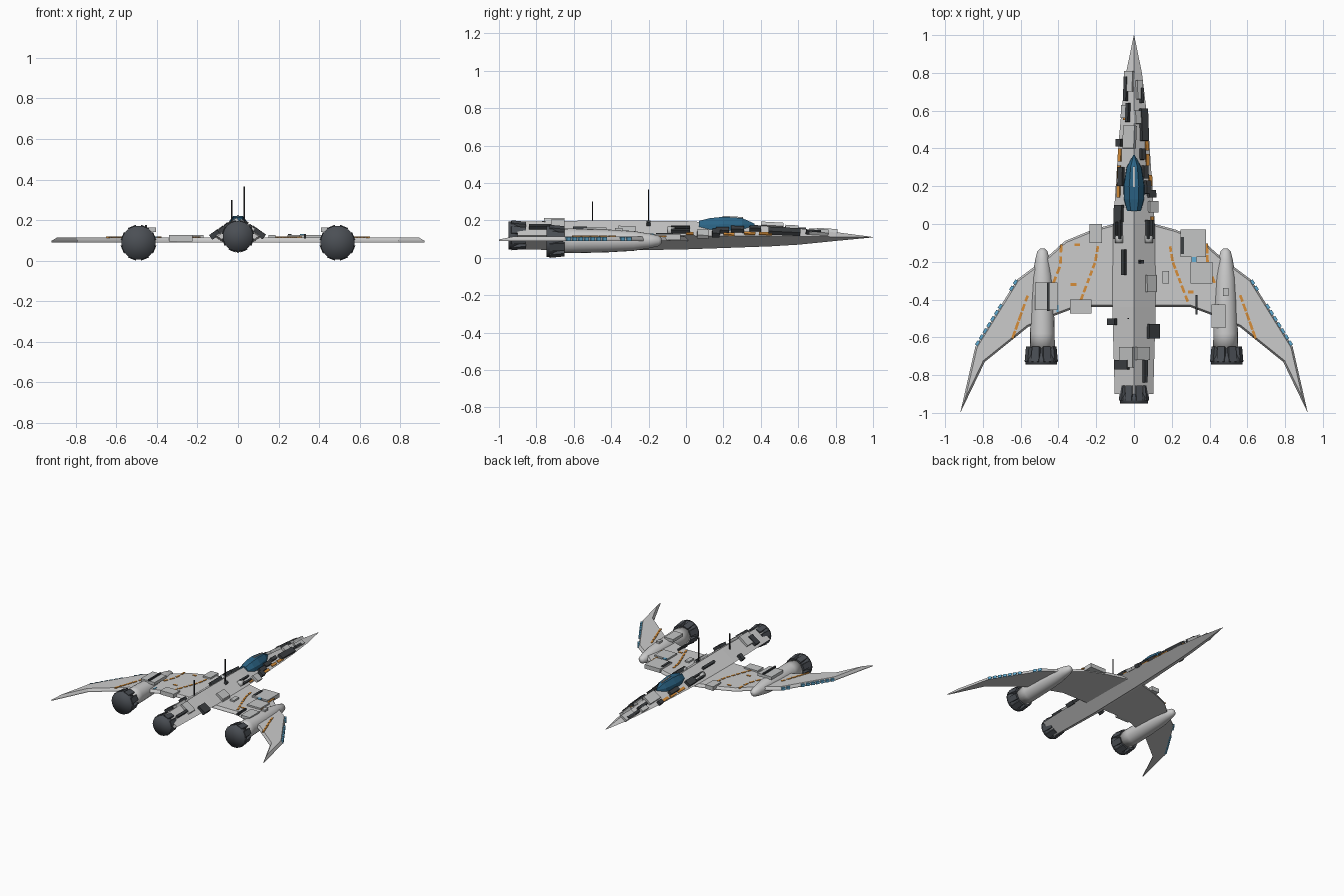
import bpy, bmesh, math, random
from mathutils import Vector, Matrix

if "Cube" in bpy.data.objects:
    bpy.data.objects.remove(bpy.data.objects["Cube"])

random.seed(4)


def material(name, rgb):
    m = bpy.data.materials.new(name)
    m.diffuse_color = (*rgb, 1)
    m.use_nodes = True
    m.node_tree.nodes["Principled BSDF"].inputs["Base Color"].default_value = m.diffuse_color
    return m


HULL = material("hull grey", (0.60, 0.60, 0.60))
PANEL = material("panel grey", (0.55, 0.56, 0.56))
DARK = material("dark metal", (0.045, 0.05, 0.055))
ENGINE = material("engine metal", (0.07, 0.078, 0.09))
BLACK = material("antenna black", (0.015, 0.015, 0.017))
GLASS = material("canopy blue", (0.025, 0.13, 0.24))
LIGHT = material("light blue", (0.12, 0.42, 0.66))
ORANGE = material("orange paint", (0.68, 0.27, 0.04))


def finish(bm, name, mat, smooth=False):
    bmesh.ops.recalc_face_normals(bm, faces=bm.faces)
    me = bpy.data.meshes.new(name)
    bm.to_mesh(me)
    bm.free()
    me.materials.append(mat)
    for p in me.polygons:
        p.use_smooth = smooth
    ob = bpy.data.objects.new(name, me)
    bpy.context.collection.objects.link(ob)
    return ob


def box(name, centre, size, mat, rot=Matrix.Identity(3)):
    bm = bmesh.new()
    bmesh.ops.create_cube(bm, size=1)
    m = Matrix.Translation(centre) @ rot.to_4x4() @ Matrix.Diagonal((*size, 1))
    bmesh.ops.transform(bm, matrix=m, verts=bm.verts)
    return finish(bm, name, mat)


def loft(name, sections, mat, smooth=False):
    """Skin a list of equal-length rings of points and close both ends."""
    bm = bmesh.new()
    rings = [[bm.verts.new(p) for p in s] for s in sections]
    n = len(rings[0])
    for a, b in zip(rings, rings[1:]):
        for i in range(n):
            bm.faces.new((a[i], a[(i + 1) % n], b[(i + 1) % n], b[i]))
    for r in (rings[0], rings[-1]):
        c = bm.verts.new(sum((v.co for v in r), Vector()) / n)
        for i in range(n):
            bm.faces.new((r[i], r[(i + 1) % n], c))
    return finish(bm, name, mat, smooth)


def lathe(name, x, z, profile, mat, sides=20):
    """Round body along y from (y, radius) pairs."""
    ang = [2 * math.pi * i / sides for i in range(sides)]
    return loft(name, [[(x + r * math.cos(a), y, z + r * math.sin(a)) for a in ang]
                       for y, r in profile], mat, True)


# Fuselage: diamond section, (y, half width, top z, bottom z, edge z)
STATIONS = [(1.0, 0.001, 0.111, 0.109, 0.11), (0.8, 0.042, 0.137, 0.09, 0.112),
            (0.6, 0.066, 0.157, 0.07, 0.114), (0.45, 0.08, 0.17, 0.061, 0.115),
            (0.0, 0.11, 0.196, 0.045, 0.118), (-0.44, 0.115, 0.2, 0.037, 0.119),
            (-0.9, 0.102, 0.193, 0.045, 0.12)]
loft("fuselage", [[(-w, y, e), (0, y, t), (w, y, e), (0, y, b)]
                  for y, w, t, b, e in STATIONS], HULL)


def hull_z(x, y):
    for a, b in zip(STATIONS, STATIONS[1:]):
        if b[0] <= y <= a[0]:
            f = (a[0] - y) / (a[0] - b[0])
            w, t, _, e = [p + (q - p) * f for p, q in zip(a[1:], b[1:])]
            return t - (t - e) * min(abs(x) / w, 1.1)
    return 0.12


def hull_plate(name, x0, x1, y0, y1, thick, mat):
    """Box lying on the sloped upper hull, given its outline from above."""
    x, y, d = (x0 + x1) / 2, (y0 + y1) / 2, 0.01
    s = 1 if x > 0 else -1
    tx = Vector((d, 0, s * (hull_z(s * 0.04, y) - hull_z(s * 0.03, y)))).normalized()
    ty = Vector((0, d, hull_z(x, y + d) - hull_z(x, y))).normalized()
    n = tx.cross(ty).normalized()
    ty = n.cross(tx)
    rot = Matrix((tx, ty, n)).transposed()
    c = Vector((x, y, hull_z(x, y))) + n * thick * 0.3
    box(name, c, (abs(x1 - x0) / tx.x, abs(y1 - y0), thick), mat, rot)


# Raised hull panels (light) and equipment (dark)
for p in [(-0.045, 0.0, 0.7, 0.81), (0.01, 0.04, 0.66, 0.76), (-0.05, 0.01, 0.4, 0.52),
          (0.0, 0.05, 0.53, 0.6), (0.075, 0.12, 0.06, 0.12), (-0.07, 0.003, -0.76, -0.65),
          (0.005, 0.075, -0.72, -0.65), (0.06, 0.11, -0.36, -0.27), (-0.06, -0.02, 0.56, 0.63)]:
    hull_plate("hull_panel", *p, 0.022, PANEL)
for p in [(-0.045, -0.03, 0.65, 0.78), (0.03, 0.065, 0.44, 0.61), (-0.085, -0.06, 0.41, 0.45),
          (-0.095, -0.055, 0.01, 0.1), (0.07, 0.105, 0.14, 0.18), (0.04, 0.065, 0.24, 0.31),
          (0.055, 0.08, 0.16, 0.23), (-0.075, -0.05, 0.2, 0.3), (-0.055, -0.04, -0.27, -0.135),
          (-0.13, -0.09, -0.535, -0.5), (0.07, 0.125, -0.605, -0.53),
          (-0.09, -0.025, -0.77, -0.72), (0.045, 0.06, -0.84, -0.72), (0.028, 0.04, 0.64, 0.72),
          (0.03, 0.05, 0.34, 0.4), (-0.035, -0.02, 0.54, 0.64), (0.025, 0.04, -0.21, -0.19)]:
    hull_plate("hull_equipment", *p, 0.028, DARK)

# Pipes and round sockets where wing meets hull
for s in (-1, 1):
    for x in (0.065, 0.09):
        hull_plate("hull_pipe", s * x - 0.005, s * x + 0.005, -0.08, 0.02, 0.03, DARK)
    lathe("hull_socket", s * 0.078, 0.145, [(-0.1, 0.022), (-0.06, 0.022)], PANEL, 12)

# Canopy: faceted loft, (y, half width, base z, top z)
loft("canopy", [[(-w, y, b), (-w * 0.95, y, b + (t - b) * 0.5), (-w * 0.45, y, t),
                 (w * 0.45, y, t), (w * 0.95, y, b + (t - b) * 0.5), (w, y, b)]
                for y, w, b, t in [(0.365, 0.004, 0.17, 0.183), (0.3, 0.04, 0.145, 0.212),
                                   (0.2, 0.056, 0.14, 0.219), (0.13, 0.054, 0.145, 0.212),
                                   (0.07, 0.038, 0.15, 0.197)]], GLASS)
box("canopy_frame", (0, 0.25, 0.217), (0.01, 0.11, 0.008), PANEL, Matrix.Rotation(-0.06, 3, 'X'))

# Antennas
for x, y, top in ((0.03, -0.2, 0.365), (-0.03, -0.5, 0.3)):
    box("antenna", (x, y, (top + 0.15) / 2), (0.007, 0.007, top - 0.15), BLACK)

# Wings: swept outline with bevelled upper edge
OUTLINE = [(0.04, 0.02), (0.11, 0.0), (0.22, -0.03), (0.365, -0.09), (0.46, -0.175),
           (0.62, -0.295), (0.84, -0.65), (0.92, -1.0), (0.79, -0.73), (0.56, -0.545),
           (0.42, -0.485), (0.3, -0.44), (0.04, -0.44)]
WING_TOP = 0.115
for s, side in ((-1, "left"), (1, "right")):
    bm = bmesh.new()
    f = bm.faces.new([bm.verts.new((s * x, y, 0.09)) for x, y in OUTLINE])
    top = bmesh.ops.extrude_face_region(bm, geom=[f], use_keep_orig=True)["geom"]
    bmesh.ops.translate(bm, vec=(0, 0, 0.008), verts=[g for g in top if isinstance(g, bmesh.types.BMVert)])
    cap = [g for g in top if isinstance(g, bmesh.types.BMFace)]
    bmesh.ops.inset_region(bm, faces=cap, thickness=0.01, use_even_offset=True)
    for v in cap[0].verts:
        v.co.z = WING_TOP
    finish(bm, side + "_wing", HULL)


def engine(prefix, x, z, y_back, r):
    """Flared nozzle with a crown of petals."""
    lathe(prefix + "_nozzle", x, z, [(y_back + 0.09, r * 0.7), (y_back + 0.05, r * 0.85),
                                     (y_back + 0.03, r), (y_back, r)], ENGINE, 24)
    for i in range(8):
        a = math.pi * (i + 0.5) / 4
        rot = Matrix.Rotation(-a, 3, 'Y') @ Matrix.Rotation(0.1, 3, 'Z')
        c = Vector((x, y_back + 0.055, z)) + Matrix.Rotation(-a, 3, 'Y') @ Vector((r * 0.88, 0, 0))
        box(prefix + "_petal", c, (0.018, 0.08, r * 0.5), ENGINE, rot)


engine("centre_engine", 0, 0.12, -0.95, 0.075)

# Nacelles under and over the wings
for s, side in ((-1, "left"), (1, "right")):
    lathe(side + "_nacelle", s * 0.485, 0.09,
          [(-0.13, 0.012), (-0.145, 0.027), (-0.19, 0.038), (-0.28, 0.053), (-0.42, 0.061),
           (-0.58, 0.065), (-0.66, 0.066)], HULL, 20)
    engine(side + "_engine", s * 0.491, 0.088, -0.745, 0.084)


def top_plate(name, x0, x1, y0, y1, z0, z1, mat):
    box(name, ((x0 + x1) / 2, (y0 + y1) / 2, (z0 + z1) / 2), (x1 - x0, y1 - y0, z1 - z0), mat)


# Wing and nacelle panels
for x0, x1, y0, y1 in [(-0.235, -0.17, -0.1, 0.0), (-0.34, -0.225, -0.475, -0.4),
                       (0.245, 0.38, -0.175, -0.03), (0.30, 0.415, -0.315, -0.2),
                       (0.15, 0.185, -0.315, -0.25), (0.08, 0.12, -0.36, -0.27)]:
    top_plate("wing_panel", x0, x1, y0, y1, 0.095, 0.127, PANEL)
top_plate("left_nacelle_panel", -0.525, -0.405, -0.455, -0.31, 0.14, 0.163, PANEL)
top_plate("right_nacelle_panel", 0.41, 0.485, -0.55, -0.425, 0.14, 0.163, PANEL)
top_plate("nacelle_hatch", 0.47, 0.5, -0.38, -0.34, 0.13, 0.16, PANEL)
top_plate("nacelle_rod", -0.46, -0.448, -0.46, -0.31, 0.16, 0.175, DARK)
top_plate("wing_rod", 0.325, 0.336, -0.48, -0.375, 0.11, 0.13, DARK)
top_plate("wing_vent", 0.246, 0.264, -0.16, -0.07, 0.12, 0.132, DARK)
top_plate("wing_lamp", 0.305, 0.33, -0.2, -0.175, 0.122, 0.131, LIGHT)
top_plate("wing_lamp", -0.41, -0.4, -0.465, -0.43, 0.113, 0.119, LIGHT)

# Orange dashed paint lines on the wings
LINES = [[(0.385, -0.1), (0.39, -0.22), (0.43, -0.32)], [(0.56, -0.37), (0.645, -0.61)],
         [(0.19, -0.11), (0.205, -0.2), (0.25, -0.32), (0.288, -0.42)]]
for s in (-1, 1):
    for line in LINES:
        for a, b in zip(line, line[1:]):
            a, b = Vector((s * a[0], a[1], WING_TOP)), Vector((s * b[0], b[1], WING_TOP))
            d = b - a
            n = max(2, round(d.length / 0.05))
            rot = Matrix.Rotation(math.atan2(d.y, d.x), 3, 'Z')
            for i in range(n):
                box("wing_stripe", a + d * (i + 0.5) / n,
                    (d.length / n * random.uniform(0.6, 0.95), 0.014, 0.007), ORANGE, rot)
for x, y in ((-0.3, -0.11), (-0.32, -0.32), (0.3, -0.36)):
    box("wing_mark", (x, y, WING_TOP), (0.03, 0.014, 0.007), ORANGE)

# Orange marks on the hull
for x, y0, y1 in [(-0.074, 0.33, 0.4), (-0.078, 0.24, 0.31), (-0.08, 0.14, 0.22), (0.066, 0.39, 0.46),
                  (0.07, 0.31, 0.37), (0.085, 0.2, 0.26), (-0.045, 0.55, 0.57), (0.05, 0.58, 0.61),
                  (0.095, 0.0, 0.04)]:
    hull_plate("hull_stripe", x - 0.008, x + 0.008, y0, y1, 0.009, ORANGE)

# Blue running lights along the leading edges
for s in (-1, 1):
    for a, b, n in (((0.62, -0.295), (0.84, -0.65), 11),):
        a, b = Vector((s * a[0], a[1], 0.1)), Vector((s * b[0], b[1], 0.1))
        rot = Matrix.Rotation(math.atan2((b - a).y, (b - a).x), 3, 'Z')
        for i in range(n):
            if i not in (2, 3):
                box("running_light", a.lerp(b, (i + 0.4) / n), (0.026, 0.016, 0.02), LIGHT, rot)
